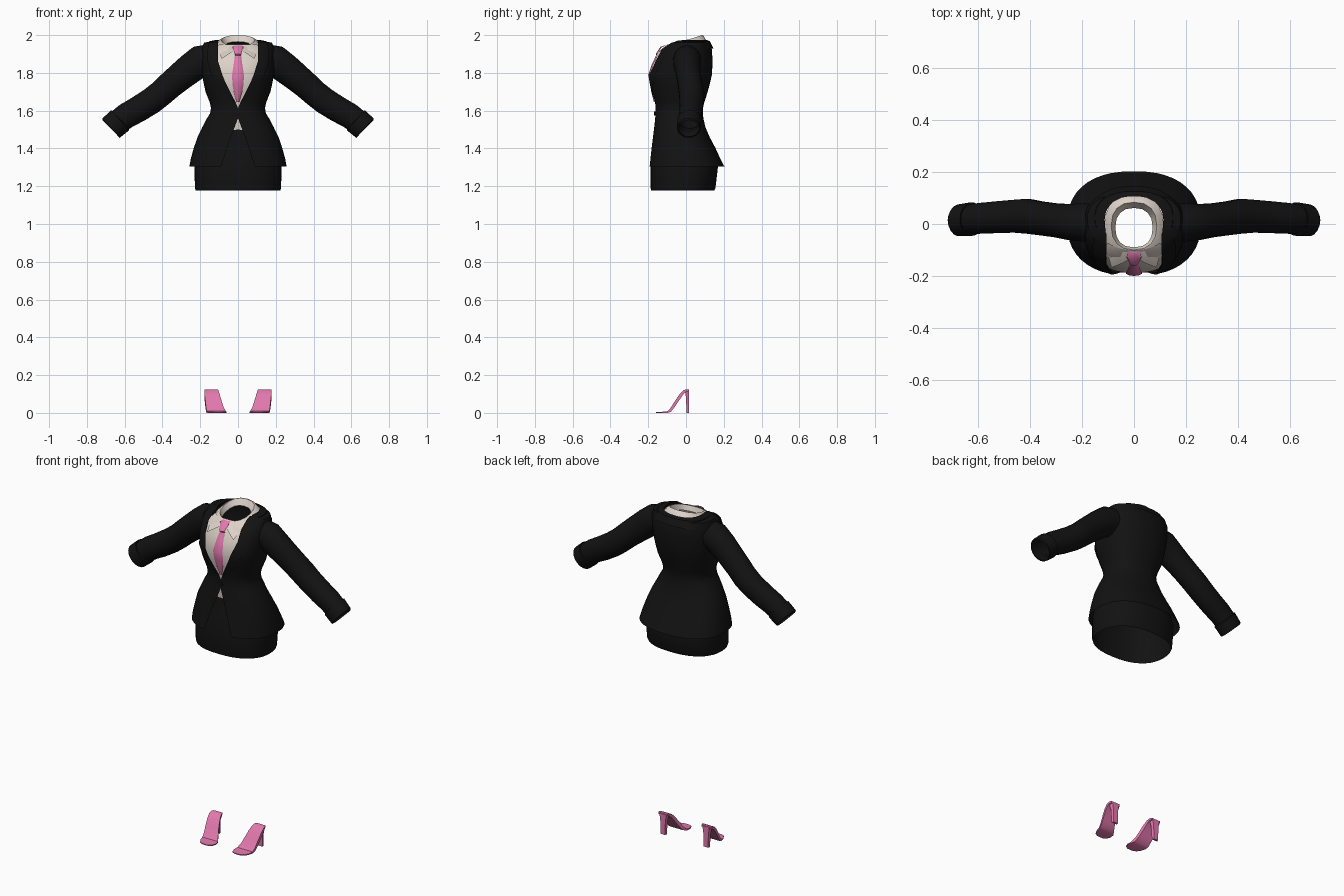
import bpy, bmesh, math
from mathutils import Vector

def material(name, rgb):
    m = bpy.data.materials.new(name)
    m.diffuse_color = (*rgb, 1)
    return m

BLACK = material("black cloth", (0.006, 0.006, 0.006))
CREAM = material("cream cotton", (0.72, 0.64, 0.58))
PINK = material("pink", (0.76, 0.19, 0.42))

def loft(name, rings, mat, closed=False, caps=False, mirror=False, angle=40):
    """Skin a list of equal-length point rings."""
    bm = bmesh.new()
    rows = [[bm.verts.new(p) for p in r] for r in rings]
    n = len(rows[0])
    for a, b in zip(rows, rows[1:]):
        for i in range(n if closed else n - 1):
            j = (i + 1) % n
            bm.faces.new((a[i], a[j], b[j], b[i]))
    if caps:
        bm.faces.new(rows[0])
        bm.faces.new(rows[-1])
    bmesh.ops.recalc_face_normals(bm, faces=bm.faces)
    me = bpy.data.meshes.new(name)
    bm.to_mesh(me)
    bm.free()
    ob = bpy.data.objects.new(name, me)
    bpy.context.collection.objects.link(ob)
    me.materials.append(mat)
    bpy.ops.object.select_all(action='DESELECT')
    ob.select_set(True)
    bpy.context.view_layer.objects.active = ob
    bpy.ops.object.shade_smooth_by_angle(angle=math.radians(angle))
    if mirror:
        mod = ob.modifiers.new("Mirror", 'MIRROR')
        mod.merge_threshold = 0.0005
    return ob

E = 0.85  # body cross-sections are slightly squared ovals

def spow(v):
    return math.copysign(abs(v) ** E, v)

def oval(z, a, yf, yb, t0, t1, n=32, grow=0.0):
    """Arc of a body section; angle 0 is the front centre."""
    yc, b = (yf + yb) / 2, (yb - yf) / 2
    pts = []
    for i in range(n + 1):
        t = t0 + (t1 - t0) * i / n
        pts.append((spow(math.sin(t)) * (a + grow), yc - spow(math.cos(t)) * (b + grow), z))
    return pts

def angle_at(x, a):
    return math.asin(min(1, x / a) ** (1 / E))

# Jacket body: z, half width, front y, back y, half width of the front opening
JACKET = [
    (1.305, .257, -.200, .203, .090), (1.345, .250, -.193, .182, .076),
    (1.40, .235, -.185, .157, .058), (1.46, .215, -.176, .125, .038),
    (1.515, .188, -.168, .102, .017), (1.56, .164, -.163, .092, 0),
    (1.585, .148, -.161, .089, 0), (1.615, .143, -.161, .090, 0),
    (1.645, .150, -.164, .097, .013), (1.70, .172, -.180, .115, .042),
    (1.75, .183, -.193, .128, .067), (1.79, .190, -.200, .137, .083),
    (1.86, .195, -.172, .141, .105), (1.925, .195, -.138, .137, .107),
    (1.96, .180, -.085, .122, .105), (1.972, .115, -.090, .105, .105)]
rings = []
for z, a, yf, yb, gap in JACKET:
    t = angle_at(gap, a)
    rings.append(oval(z, a, yf, yb, t, 2 * math.pi - t, 40))
loft("jacket_body", rings, BLACK)

# Lapels lie just outside the jacket along the V opening
rings = []
for k, (z, a, yf, yb, gap) in enumerate(JACKET[8:15]):
    t = angle_at(gap, a)
    width = (.06, .2, .3, .36, .38, .36, .4)[k]
    rings.append(oval(z, a, yf, yb, t, t + width, 6, .006))
loft("lapel", rings, BLACK, mirror=True)

# Jacket collar folded over the back of the neck
rows = [(1.975, .113, -.09, .107), (1.968, .150, -.08, .126), (1.928, .168, -.09, .146)]
loft("jacket_collar", [oval(*r, .4 * math.pi, 1.6 * math.pi, 20) for r in rows], BLACK)

# Waist button
rows = [(.012, -.160), (.012, -.167), (.008, -.169)]
loft("button", [[(r * math.cos(i * math.pi / 5), y, 1.585 + r * math.sin(i * math.pi / 5))
                 for i in range(10)] for r, y in rows], BLACK, closed=True, caps=True)

# Skirt: open tube
SKIRT = [(1.178, .224, -.184, .150), (1.19, .228, -.187, .156), (1.31, .231, -.188, .170),
         (1.40, .212, -.170, .138), (1.46, .190, -.158, .105), (1.50, .170, -.152, .088)]
loft("skirt", [oval(*r, 0, 2 * math.pi, 40)[:-1] for r in SKIRT], BLACK, closed=True)

# Sleeves and cuffs: x, y, z, radius in the front plane, radius in y
def tube(name, stations, n=18):
    cs = [Vector(s[:3]) for s in stations]
    rings = []
    for k, (x, y, z, r, ry) in enumerate(stations):
        d = cs[min(k + 1, len(cs) - 1)] - cs[max(k - 1, 0)]
        up = Vector((-d.z, 0, d.x)).normalized()
        rings.append([cs[k] + up * (r * math.cos(2 * math.pi * i / n))
                      + Vector((0, ry * math.sin(2 * math.pi * i / n), 0)) for i in range(n)])
    return loft(name, rings, BLACK, closed=True, mirror=True)

tube("sleeve", [(.15, .005, 1.872, .080, .075), (.20, .006, 1.862, .084, .074),
                (.25, .008, 1.825, .080, .070), (.30, .014, 1.785, .076, .066),
                (.36, .022, 1.735, .072, .066), (.41, .030, 1.690, .070, .068),
                (.46, .030, 1.651, .070, .064), (.53, .026, 1.607, .069, .062),
                (.59, .022, 1.574, .067, .060), (.635, .018, 1.541, .064, .058)])
tube("cuff", [(.622, .019, 1.551, .064, .058), (.624, .019, 1.549, .071, .065),
              (.672, .014, 1.508, .069, .062), (.674, .014, 1.506, .062, .055)])

# Shirt front, seen in the V and in the gap below the button
SHIRT = [(1.46, .18, -.146, .09, .03), (1.52, .165, -.155, .09, .03), (1.57, .15, -.156, .085, .03),
         (1.61, .138, -.154, .085, .03), (1.645, .144, -.157, .09, .04), (1.70, .167, -.172, .11, .07),
         (1.79, .185, -.188, .13, .105), (1.86, .19, -.163, .135, .125),
         (1.92, .19, -.130, .13, .125), (1.95, .13, -.100, .10, .10)]
rings = []
for z, a, yf, yb, w in SHIRT:
    t = angle_at(w, a)
    rings.append(oval(z, a, yf, yb, -t, t, 12))
loft("shirt_front", rings, CREAM)

# Shirt collar: folded wings, top edge, inside of the stand (half, mirrored)
wing = [(0, -.125, 1.93), (.045, -.152, 1.902), (.087, -.168, 1.875), (.106, -.10, 1.925),
        (.113, -.03, 1.95), (.112, .03, 1.963), (.09, .082, 1.968), (.045, .104, 1.970),
        (0, .108, 1.970)]
def collar_ring(a, yf, yb, z0, z1):
    pts = oval(0, a, yf, yb, 0, math.pi, 8)
    return [(x if 0 < i < 8 else 0, y, z0 + (z1 - z0) * (1 - math.cos(i * math.pi / 8)) / 2)
            for i, (x, y, _) in enumerate(pts)]
loft("shirt_collar", [wing, collar_ring(.096, -.108, .092, 1.943, 1.998),
                      collar_ring(.088, -.100, .084, 1.945, 2.0),
                      collar_ring(.072, -.090, .062, 1.915, 1.965)], CREAM, mirror=True, angle=50)

# Tie: knot and blade with a slight centre ridge; z, half width, y
TIE = [(1.946, .022, -.108), (1.938, .029, -.132), (1.90, .017, -.158), (1.893, .016, -.153),
       (1.85, .022, -.176), (1.79, .031, -.197), (1.74, .030, -.188), (1.70, .022, -.180),
       (1.645, .006, -.166)]
loft("tie", [[(-w, y + .006, z), (-w * .6, y - .001, z), (0, y - .003, z), (w * .6, y - .001, z),
              (w, y + .006, z)] for z, w, y in TIE], PINK)

# Shoe sole: centre x, half width, y, top z, thickness
SOLE = [(.106, .018, -.159, .005, .005), (.107, .038, -.149, .006, .006), (.110, .050, -.125, .006, .006),
        (.115, .051, -.098, .009, .009), (.122, .047, -.080, .028, .022), (.130, .043, -.058, .064, .030),
        (.137, .040, -.035, .098, .030), (.141, .037, -.015, .119, .022), (.142, .035, .002, .125, .012),
        (.142, .028, .015, .125, .010)]
loft("shoe_sole", [[(x - w, y, z), (x + w, y, z), (x + w, y, z - t), (x - w, y, z - t)]
                   for x, w, y, z, t in SOLE], PINK, closed=True, caps=True, mirror=True)

# Shoe heel: flat tapered post
HEEL = [(.120, .028, -.006), (.08, .021, .000), (0, .018, .003)]
loft("shoe_heel", [[(.142 - w, y, z), (.142 + w, y, z), (.142 + w * .8, .016, z), (.142 - w * .8, .016, z)]
                   for z, w, y in HEEL], PINK, closed=True, caps=True, mirror=True)
